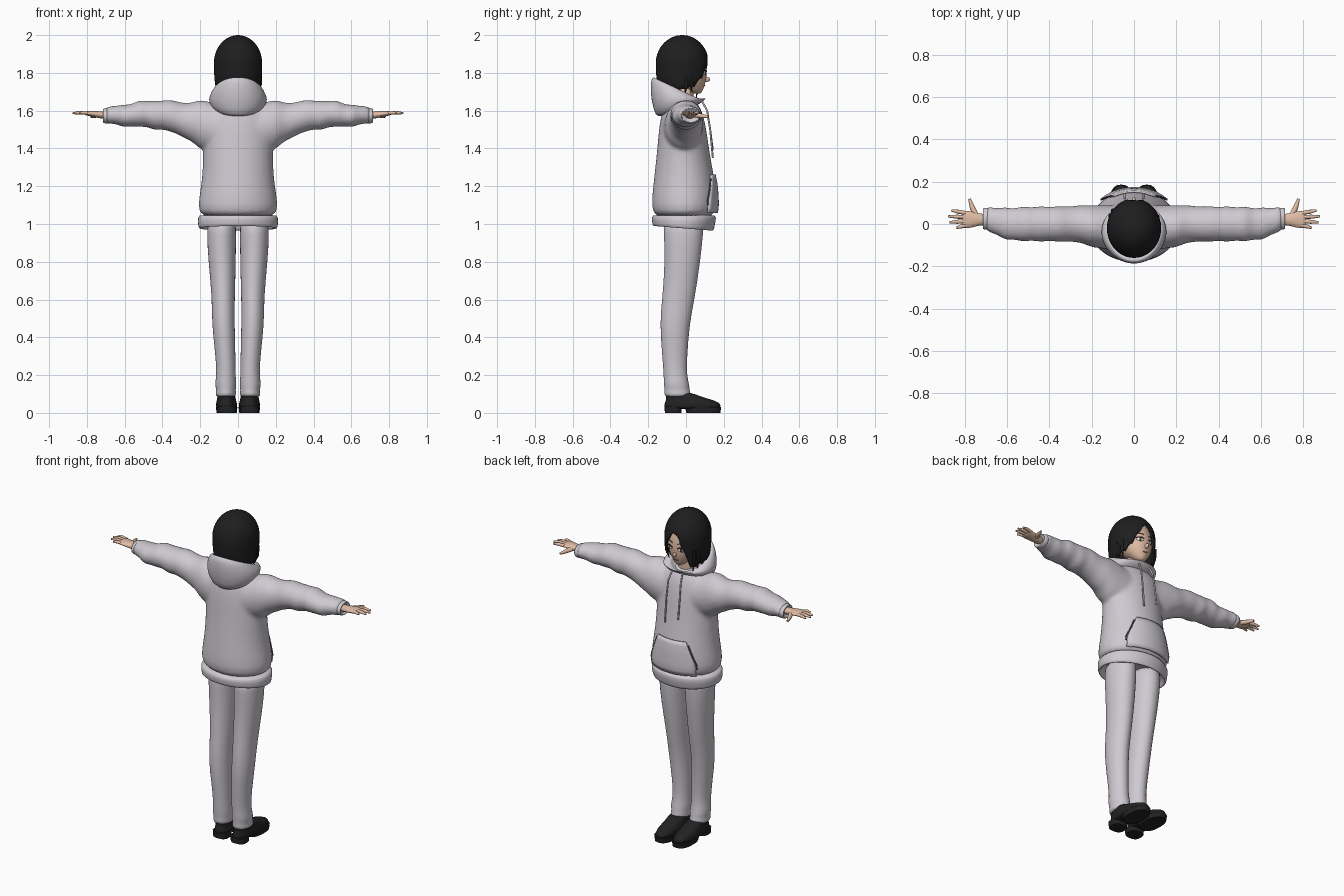
import bpy, bmesh, math
from mathutils import Matrix, Vector

if "Cube" in bpy.data.objects:
    bpy.data.objects.remove(bpy.data.objects["Cube"], do_unlink=True)


def material(name, *rgb):
    mat = bpy.data.materials.new(name)
    mat.use_nodes = True
    mat.diffuse_color = (*rgb, 1)
    mat.node_tree.nodes["Principled BSDF"].inputs["Base Color"].default_value = (*rgb, 1)
    return mat


CLOTH = material("pale grey cloth", .62, .59, .64)
SKIN = material("skin", .74, .50, .37)
HAIR = material("black hair", .013, .013, .014)
LEATHER = material("black leather", .016, .016, .017)
WHITE = material("eye white", .8, .78, .76)
IRIS = material("dark iris", .06, .04, .03)
LIP = material("lip", .5, .2, .16)
SEAM = material("pocket shadow", .12, .12, .18)


def sample(table, t):
    """Linear interpolation of table rows keyed by their first value."""
    for a, b in zip(table, table[1:]):
        if t <= b[0]:
            f = max(0, (t - a[0]) / (b[0] - a[0]))
            return [p + (q - p) * f for p, q in zip(a, b)]
    return list(table[-1])


def finish(name, bm, mat, subsurf=0, sharp=None):
    bmesh.ops.recalc_face_normals(bm, faces=bm.faces)
    mesh = bpy.data.meshes.new(name)
    bm.to_mesh(mesh)
    bm.free()
    mesh.materials.append(mat)
    mesh.polygons.foreach_set("use_smooth", [True] * len(mesh.polygons))
    if sharp:
        mesh.set_sharp_from_angle(angle=math.radians(sharp))
    obj = bpy.data.objects.new(name, mesh)
    bpy.context.collection.objects.link(obj)
    if subsurf:
        obj.modifiers.new("Smooth form", 'SUBSURF').levels = subsurf
        obj.modifiers[-1].render_levels = subsurf
    return obj


def bridge(bm, rings, closed=True):
    for a, b in zip(rings, rings[1:]):
        n = len(a)
        for i in range(n if closed else n - 1):
            j = (i + 1) % n
            bm.faces.new((a[i], a[j], b[j], b[i]))


def loft(name, mat, *parts, subsurf=1, sharp=None, n=24, power=1):
    """Each part: axis and sections (position, centre 1, centre 2, radius 1, radius 2, tilt)."""
    bm = bmesh.new()
    for axis, sections in parts:
        rings = []
        for pos, c1, c2, r1, r2, *tilt in sections:
            ring = []
            for i in range(n):
                a = math.tau * i / n
                u = math.copysign(abs(math.cos(a)) ** power, math.cos(a)) * r1
                v = math.copysign(abs(math.sin(a)) ** power, math.sin(a)) * r2
                p = pos + (tilt[0] * v if tilt else 0)
                co = (p, c1 + u, c2 + v) if axis == 'x' else (c1 + u, c2 + v, p)
                ring.append(bm.verts.new(co))
            rings.append(ring)
        bridge(bm, rings)
        bm.faces.new(rings[0])
        bm.faces.new(rings[-1])
    return finish(name, bm, mat, subsurf, sharp)


def front(table, x, z):
    """Depth of the face-side surface of an upright loft."""
    _, cx, cy, rx, ry = sample(table, z)
    return cy + ry * math.sqrt(max(0, 1 - ((x - cx) / rx) ** 2))


def blob(name, mat, place, scale, turn=0):
    bm = bmesh.new()
    m = Matrix.Translation(place) @ Matrix.Rotation(turn, 4, 'Z') @ Matrix.Diagonal((*scale, 1))
    bmesh.ops.create_uvsphere(bm, u_segments=16, v_segments=10, radius=1, matrix=m)
    return finish(name, bm, mat)


def tube(name, mat, points, radius, tip=1):
    curve = bpy.data.curves.new(name, 'CURVE')
    curve.dimensions = '3D'
    curve.bevel_depth = radius
    curve.bevel_resolution = 3
    curve.use_fill_caps = True
    line = curve.splines.new('POLY')
    line.points.add(len(points) - 1)
    for p, co in zip(line.points, points):
        p.co = (*co, 1)
    line.points[-1].radius = tip
    curve.materials.append(mat)
    obj = bpy.data.objects.new(name, curve)
    bpy.context.collection.objects.link(obj)


# Hoodie body and wrinkled sleeves, fused into one soft surface
torso = [(1.02, 0, -.01, .207, .163), (1.1, 0, -.01, .215, .175), (1.2, 0, -.008, .197, .167),
         (1.3, 0, -.012, .187, .152), (1.4, 0, -.015, .187, .138), (1.5, 0, -.018, .19, .127),
         (1.58, 0, -.02, .185, .112), (1.63, 0, -.02, .15, .09), (1.66, 0, -.02, .1, .06)]
sleeve = [(.05, -.02, 1.5, .11, .14), (.2, -.01, 1.523, .1, .13), (.25, 0, 1.543, .09, .102),
          (.3, 0, 1.556, .084, .09), (.4, 0, 1.578, .083, .079), (.5, 0, 1.581, .082, .071),
          (.6, 0, 1.576, .076, .058), (.68, .02, 1.573, .06, .046), (.705, .025, 1.573, .05, .04)]
arms = []
for s in (1, -1):
    rows = []
    for k in range(40):
        x, y, z, ry, rz = sample(sleeve, .05 + k * .0168)
        fold = 1 + .035 * math.sin(75 * x) * min(1, max(0, x - .3) * 6)
        rows.append((s * x, y, z + .004 * math.sin(40 * x), ry * fold, rz * fold))
    arms.append(('x', rows))
hoodie = loft("hoodie_body", CLOTH, ('z', torso), *arms)
remesh = hoodie.modifiers.new("Fuse", 'REMESH')
remesh.mode = 'VOXEL'
remesh.voxel_size = .011
remesh.use_smooth_shade = True
relax = hoodie.modifiers.new("Relax", 'SMOOTH')
relax.factor, relax.iterations = .5, 6

# Hem band with a hollow underside
loft("hoodie_hem", CLOTH, ('z', [(1.05, 0, -.01, .205, .165), (1.04, 0, -.01, .213, .172),
     (.985, 0, -.015, .212, .164, -.08), (.975, 0, -.015, .205, .158, -.08),
     (.978, 0, -.015, .192, .146, -.08), (1.03, 0, -.015, .19, .145)]), n=40)

# Hood resting on the back
loft("hood", CLOTH, ('z', [(1.6, 0, -.03, .1, .11, .3), (1.615, 0, -.03, .14, .13, .35),
     (1.66, 0, -.04, .161, .146, .05), (1.705, 0, -.045, .138, .145, -.35),
     (1.72, 0, -.045, .118, .13, -.5), (1.71, 0, -.04, .1, .112, -.5),
     (1.64, 0, -.02, .075, .085)]), n=32)

# Front pouch pocket following the belly
bm = bmesh.new()
rows = []
for j in range(9):
    z = 1.06 + j * .025
    half = .15 - max(0, z - 1.12) * .4
    rows.append([bm.verts.new((half * i / 8, front(torso, half * i / 8, z) + .005, z))
                 for i in range(-8, 9)])
bridge(bm, rows, closed=False)
pocket = finish("pouch_pocket", bm, CLOTH)
pocket.modifiers.new("Thickness", 'SOLIDIFY').thickness = .01
pocket.modifiers[-1].offset = 0

# Trouser and shoe shapes for one side
leg = [(1.05, .085, -.012, .076, .108), (.95, .088, -.013, .078, .105), (.8, .084, -.018, .073, .094),
       (.6, .077, -.04, .06, .086), (.48, .079, -.06, .061, .08), (.3, .066, -.06, .053, .066),
       (.2, .063, -.057, .05, .061), (.15, .066, -.05, .058, .068), (.12, .063, -.047, .05, .066),
       (.1, .065, -.045, .056, .072), (.08, .064, -.045, .048, .062)]
upper = [(.02, .06, .035, .053, .146), (.035, .061, .035, .057, .151), (.055, .061, .033, .055, .147),
         (.07, .061, .015, .05, .12), (.09, .062, -.02, .047, .088), (.11, .063, -.04, .045, .065)]
fingers = [(.052, .862, .064), (.033, .877, .036), (.013, .87, .008), (-.007, .838, -.018)]

# Head table is shared by the facial features
head = [(1.688, 0, .06, .018, .02), (1.71, 0, .047, .042, .043), (1.74, 0, .027, .07, .075),
        (1.78, 0, .01, .091, .1), (1.82, 0, 0, .1, .109), (1.88, 0, -.01, .102, .11),
        (1.94, 0, -.015, .08, .085), (1.97, 0, -.015, .03, .035)]

for s, side in ((1, "left"), (-1, "right")):
    flip = lambda table: [(z, s * cx, *rest) for z, cx, *rest in table]
    loft(side + "_trouser_leg", CLOTH, ('z', flip(leg)))
    loft(side + "_shoe_upper", LEATHER, ('z', flip(upper)), power=.85)
    loft(side + "_shoe_heel", LEATHER, ('z', flip([(0, .06, -.068, .047, .044),
         (.035, .06, -.068, .05, .046)])), subsurf=0, sharp=40, power=.7)
    loft(side + "_shoe_sole", LEATHER, ('z', flip([(0, .06, .092, .053, .09),
         (.03, .06, .09, .057, .096)])), subsurf=0, sharp=40, power=.8)
    loft(side + "_cuff", CLOTH, ('x', [(s * x, .025, 1.573, a, b) for x, a, b in
         ((.68, .05, .04), (.69, .053, .042), (.712, .051, .04), (.717, .044, .034), (.7, .036, .028))]))

    # Hand with spread fingers
    loft(side + "_hand", SKIN, ('x', [(s * x, .021, z, a, b) for x, z, a, b in
         ((.68, 1.575, .027, .021), (.735, 1.578, .028, .019), (.765, 1.583, .04, .016),
          (.8, 1.586, .042, .012), (.812, 1.586, .036, .009))]), n=16)
    for k, (y, tip_x, tip_y) in enumerate(fingers):
        tube(f"{side}_finger_{k + 1}", SKIN, [(s * .795, y, 1.587), (s * (.8 + tip_x) / 2, (y + tip_y) / 2, 1.59),
             (s * tip_x, tip_y, 1.586)], .0095, .55)
    tube(side + "_thumb", SKIN, [(s * .742, .035, 1.578), (s * .762, .075, 1.573),
         (s * .777, .118, 1.568)], .013, .5)

    # Drawstring and pocket slit
    drop = 1.37 - .02 * s
    tube(side + "_drawstring", CLOTH, [(s * .035, .085, 1.65), (s * .042, .112, 1.6), (s * .045, .128, 1.5),
         (s * .045, .142, drop)], .005)
    slit = [(s * (.155 - max(0, z - 1.12) * .4), z) for z in (1.1, 1.12, 1.15, 1.18, 1.21, 1.24)]
    tube(side + "_pocket_slit", SEAM, [(x, front(torso, x, z) + .006, z) for x, z in slit], .004)

    # Eye, lash and brow
    y = front(head, .04, 1.8)
    blob(side + "_eye_white", WHITE, (s * .04, y, 1.8), (.021, .004, .012), -s * .42)
    blob(side + "_iris", IRIS, (s * .039, y + .002, 1.8), (.009, .004, .012), -s * .42)
    for part, z, thick in (("lash", 1.811, .003), ("brow", 1.837, .002)):
        arc = [(s * x, z + lift) for x, lift in ((.018, -.004), (.03, .002), (.045, .002), (.062, -.005))]
        tube(f"{side}_{part}", HAIR, [(x, front(head, x, h) + .002, h) for x, h in arc], thick, .5)

# Head, neck, nose and mouth
loft("head", SKIN, ('z', head))
loft("neck", SKIN, ('z', [(1.56, 0, -.02, .055, .055), (1.64, 0, -.015, .05, .05), (1.76, 0, 0, .046, .05)]))
blob("nose", SKIN, (0, front(head, 0, 1.766), 1.766), (.009, .02, .014))
blob("mouth", LIP, (0, front(head, 0, 1.732), 1.732), (.017, .004, .003))

# Bobbed hair: a dome whose lower edge parts above the face
edge = [(-180, 1.72), (-90, 1.7), (-60, 1.69), (-45, 1.68), (-30, 1.77), (-14, 1.86), (2, 1.9),
        (20, 1.85), (40, 1.77), (60, 1.725), (90, 1.7), (180, 1.72)]
bm = bmesh.new()
columns = []
for i in range(96):
    deg = -180 + 360 * i / 96
    a = math.radians(deg)
    low = sample(edge, deg)[1] + .014 * abs(math.sin(a * 9))
    column = []
    for k in range(19):
        z = 2 - (2 - low) * (k / 18) ** 2
        h = (z - 1.85) / .15
        r = math.sqrt(max(0, 1 - h * h)) if h > 0 else 1 - .1 * h * h
        column.append(bm.verts.new((.128 * r * math.sin(a), -.02 + .14 * r * math.cos(a), z)))
    columns.append(column)
bridge(bm, columns + columns[:1], closed=False)
bmesh.ops.remove_doubles(bm, verts=bm.verts, dist=.0001)
hair = finish("hair", bm, HAIR)
hair.modifiers.new("Thickness", 'SOLIDIFY').thickness = .01
hair.modifiers[-1].offset = -1

# Loose strands hanging beside the cheeks
for s, x, y, z in ((1, .112, .03, 1.69), (1, .118, 0, 1.68), (-1, .1, .06, 1.66), (-1, .112, .035, 1.67)):
    tube("loose_strand", HAIR, [(s * x, y + .005, 1.8), (s * x, y, 1.74), (s * (x - .015), y - .005, z)], .009, .1)
